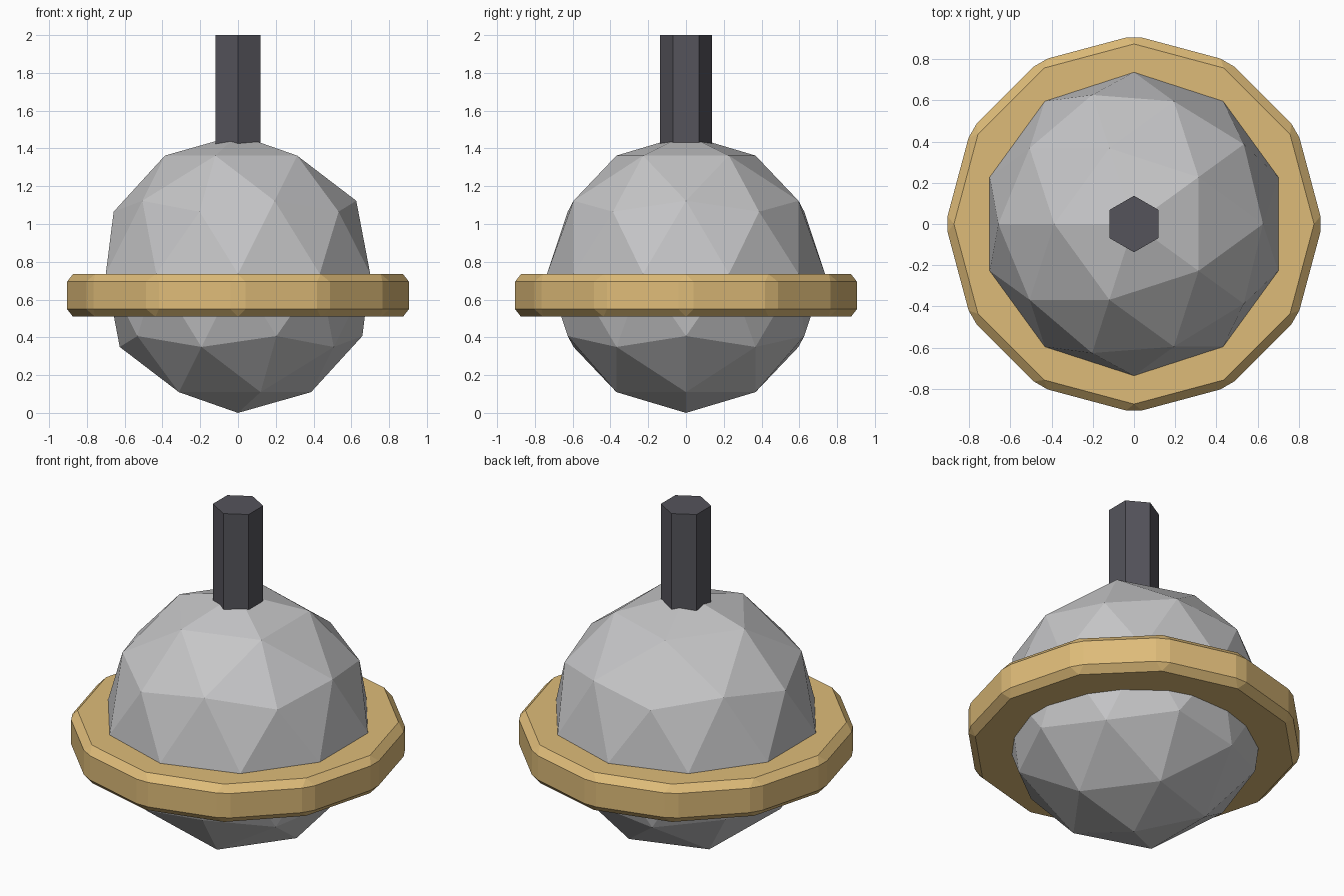
import bpy
import math

cube = bpy.data.objects.get("Cube")
if cube:
    bpy.data.objects.remove(cube, do_unlink=True)


def make_material(name, rgb):
    mat = bpy.data.materials.new(name)
    mat.use_nodes = True
    colour = (*rgb, 1.0)
    mat.diffuse_color = colour
    mat.node_tree.nodes["Principled BSDF"].inputs["Base Color"].default_value = colour
    return mat


def finish(name, mat):
    obj = bpy.context.object
    obj.name = name
    obj.data.name = name
    obj.data.materials.append(mat)
    return obj


def prism(name, sides, radius, bottom, top, mat):
    bpy.ops.mesh.primitive_cylinder_add(
        vertices=sides, radius=radius, depth=top - bottom,
        location=(0, 0, (top + bottom) / 2))
    return finish(name, mat)


steel = make_material("light grey metal", (0.56, 0.56, 0.57))
brass = make_material("brass", (0.73, 0.50, 0.19))
iron = make_material("dark iron", (0.09, 0.088, 0.105))

# Faceted ball, resting on its lowest point
BALL_RADIUS = 0.736
bpy.ops.mesh.primitive_ico_sphere_add(
    subdivisions=2, radius=BALL_RADIUS,
    location=(0, 0, BALL_RADIUS), rotation=(0, 0, math.pi))
finish("ball", steel)

# Bevelled twelve-sided band around the middle
band = prism("band", 12, 0.915, 0.509, 0.735, brass)
bevel = band.modifiers.new("Bevel", "BEVEL")
bevel.width = 0.04
bevel.segments = 1
bevel.limit_method = "NONE"

# Hexagonal stem, sunk into the top of the ball
prism("stem", 6, 0.137, 1.36, 2.0, iron)
